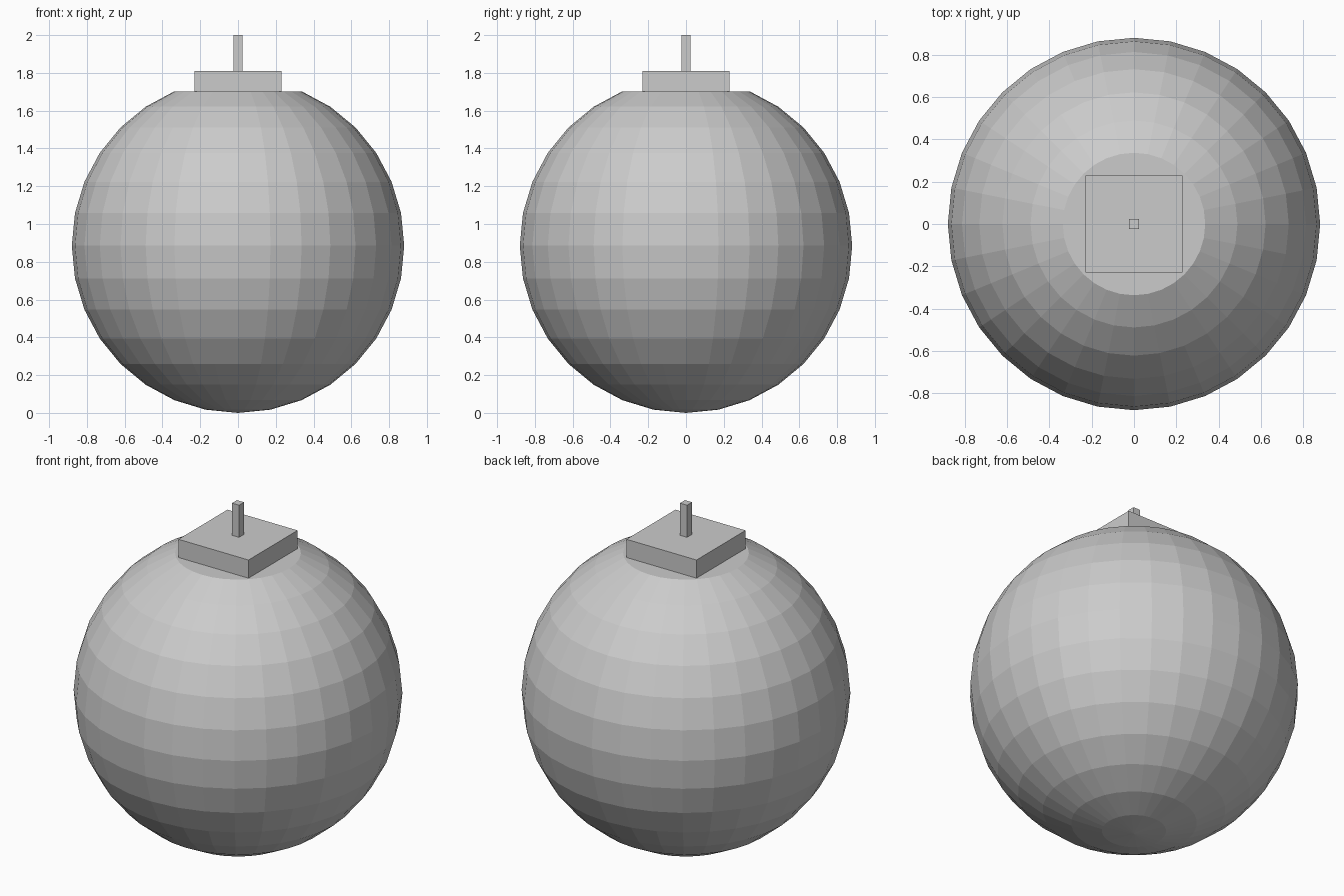
import bpy
import bmesh
from mathutils import Matrix, Vector

if "Cube" in bpy.data.objects:
    bpy.data.objects.remove(bpy.data.objects["Cube"], do_unlink=True)

RADIUS = 0.88
CENTRE = 0.885
BODY_TOP = 1.70

# Single matt grey
grey = bpy.data.materials.new("plain_grey")
grey.use_nodes = True
colour = (0.6, 0.6, 0.6, 1)
grey.diffuse_color = colour
grey.node_tree.nodes["Principled BSDF"].inputs["Base Color"].default_value = colour


def add_object(name, bm):
    mesh = bpy.data.meshes.new(name)
    bm.to_mesh(mesh)
    bm.free()
    mesh.materials.append(grey)
    obj = bpy.data.objects.new(name, mesh)
    bpy.context.collection.objects.link(obj)
    return obj


def add_block(name, width, bottom, top):
    bm = bmesh.new()
    bmesh.ops.create_cube(bm, size=1)
    bmesh.ops.scale(bm, vec=(width, width, top - bottom), verts=bm.verts)
    bmesh.ops.translate(bm, vec=(0, 0, (top + bottom) / 2), verts=bm.verts)
    return add_object(name, bm)


# Faceted ball, cut off flat at the top
bm = bmesh.new()
bmesh.ops.create_uvsphere(bm, u_segments=32, v_segments=16, radius=1)
bmesh.ops.scale(bm, vec=(RADIUS, RADIUS, CENTRE), verts=bm.verts)
bmesh.ops.translate(bm, vec=(0, 0, CENTRE), verts=bm.verts)
crown = [v for v in bm.verts if v.co.z > BODY_TOP + 0.03]
bmesh.ops.delete(bm, geom=crown, context="VERTS")
rim = [e for e in bm.edges if e.is_boundary]
bmesh.ops.contextual_create(bm, geom=rim)
bmesh.ops.recalc_face_normals(bm, faces=bm.faces)
add_object("round_body", bm)

# Square cap and the thin post on it
add_block("square_cap", 0.458, BODY_TOP, 1.81)
add_block("top_post", 0.046, 1.81, 2.0)
